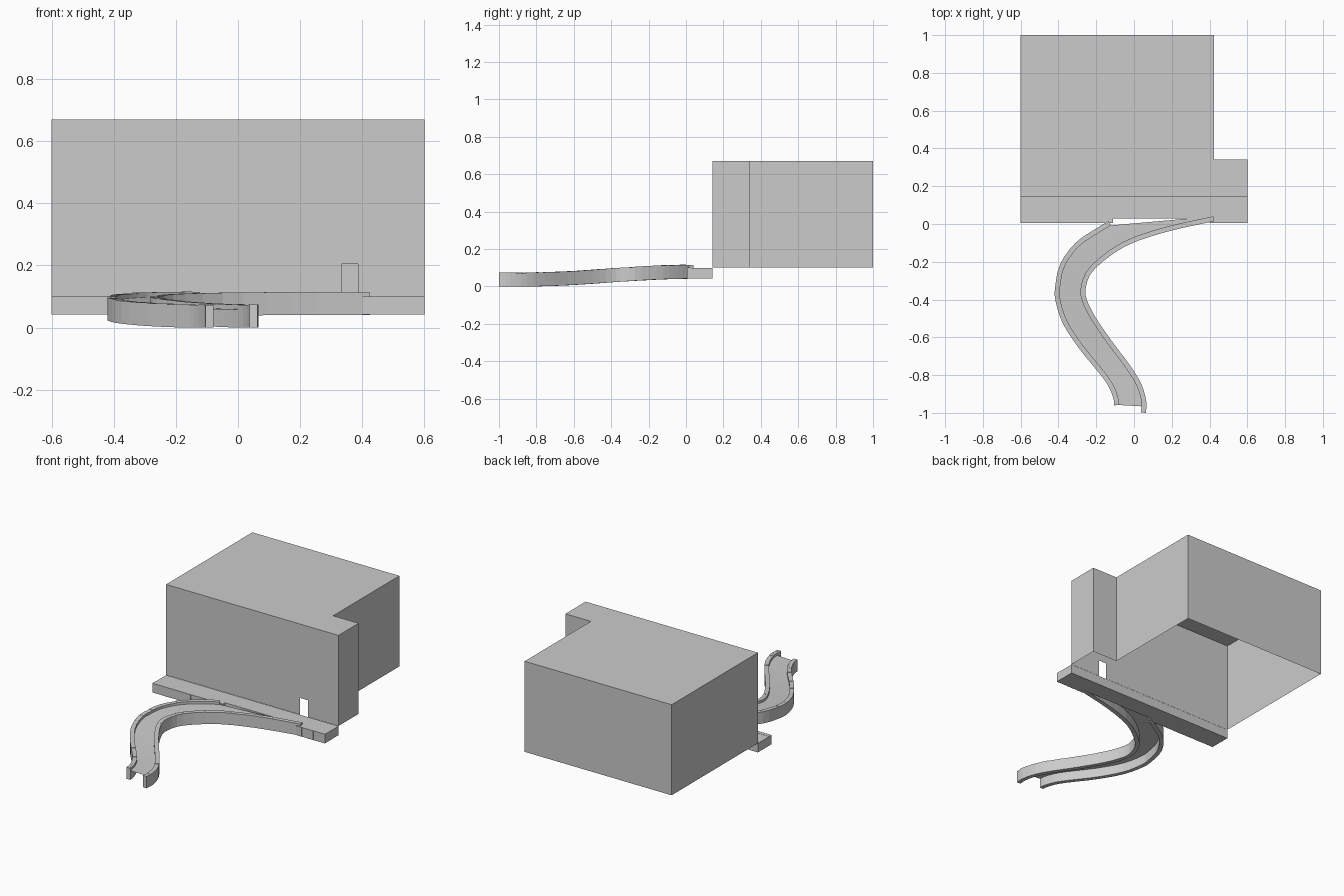
import bpy, bmesh, random
from mathutils import Vector

if "Cube" in bpy.data.objects:
    bpy.data.objects.remove(bpy.data.objects["Cube"])

random.seed(3)


def finish(name, verts, faces, smooth=False):
    me = bpy.data.meshes.new(name)
    me.from_pydata([tuple(v) for v in verts], [], faces)
    bm = bmesh.new()
    bm.from_mesh(me)
    bmesh.ops.recalc_face_normals(bm, faces=bm.faces)
    bm.to_mesh(me)
    bm.free()
    ob = bpy.data.objects.new(name, me)
    bpy.context.collection.objects.link(ob)
    return ob


def prism(corners, z0, z1, verts, faces):
    """Append one block; z0 and z1 hold one height per corner."""
    b, n = len(verts), len(corners)
    verts += [(p[0], p[1], z) for p, z in zip(corners, z0)]
    verts += [(p[0], p[1], z) for p, z in zip(corners, z1)]
    faces += [list(range(b, b + n))[::-1], list(range(b + n, b + 2 * n))]
    faces += [[b + i, b + (i + 1) % n, b + n + (i + 1) % n, b + n + i] for i in range(n)]


def spline(pts, steps):
    """Catmull-Rom samples through the points."""
    p = [Vector(q) for q in pts]
    p = [2 * p[0] - p[1]] + p + [2 * p[-1] - p[-2]]
    out = []
    for i in range(1, len(p) - 2):
        a, b, c, d = p[i - 1:i + 3]
        for k in range(steps):
            t = k / steps
            out.append(0.5 * (2 * b + (c - a) * t + (2 * a - 5 * b + 4 * c - d) * t * t
                              + (3 * b - a - 3 * c + d) * t ** 3))
    return out + [p[-2]]


def offset(line, dist):
    """Shift a line to the right of its travel direction."""
    out = []
    for i, p in enumerate(line):
        t = (line[min(i + 1, len(line) - 1)] - line[max(i - 1, 0)]).normalized()
        out.append(p + Vector((t.y, -t.x)) * dist)
    return out


def rise(y):
    """Height of the wall foot along the slope."""
    t = min(max((y + 0.85) / 0.87, 0), 1)
    return 0.003 + 0.041 * (t * t * (3 - 2 * t))


# outer edges of the winding approach, paired point by point
left_edge = [(-0.105, -0.96), (-0.11, -0.92), (-0.14, -0.85), (-0.20, -0.77), (-0.29, -0.66),
             (-0.375, -0.53), (-0.415, -0.41), (-0.417, -0.33), (-0.39, -0.21), (-0.31, -0.10),
             (-0.21, -0.03), (-0.135, 0.015)]
right_edge = [(0.063, -1.0), (0.065, -0.94), (0.04, -0.85), (-0.02, -0.75), (-0.11, -0.63),
              (-0.20, -0.50), (-0.25, -0.40), (-0.254, -0.33), (-0.21, -0.24), (-0.05, -0.12),
              (0.17, -0.042), (0.425, 0.015)]
STEPS, WALL = 3, 0.026
left, right = spline(left_edge, STEPS), spline(right_edge, STEPS)
left_in, right_in = offset(left, WALL), offset(right, -WALL)

# stone side walls of the approach
for name, outer, inner in (("left_path_wall", left, left_in), ("right_path_wall", right, right_in)):
    verts, faces = [], []
    for i in range(len(outer) - 1):
        quad = [outer[i], outer[i + 1], inner[i + 1], inner[i]]
        z0 = [rise(outer[i].y), rise(outer[i + 1].y)]
        z0 = [z0[0], z0[1], z0[1], z0[0]]
        j = random.uniform(-0.0015, 0.001)
        prism(quad, [max(z - 0.003, 0) for z in z0], [z + 0.071 + j for z in z0], verts, faces)
    finish(name, verts, faces)

# path surface between the walls
verts, faces = [], []
for a, b in zip(left_in, right_in):
    if b.y < -0.965:
        b = Vector((b.x, -0.965))
    verts += [(a.x, a.y, rise(a.y) + 0.056), (b.x, b.y, rise(b.y) + 0.056)]
for i in range(len(left_in) - 1):
    faces.append([2 * i, 2 * i + 1, 2 * i + 3, 2 * i + 2])
finish("path_surface", verts, faces)

# terrace slab in front of the building
verts, faces = [], []
prism([(-0.6, 0.03), (0.6, 0.03), (0.6, 0.142), (-0.6, 0.142)], [0.042] * 4, [0.099] * 4, verts, faces)
finish("terrace", verts, faces)

# terrace edging stones either side of the path
for name, xa, xb, n in (("left_edging", -0.6, -0.11, 11), ("right_edging", 0.4, 0.6, 5)):
    verts, faces = [], []
    w = (xb - xa) / n
    for i in range(n):
        x0, x1 = xa + i * w, xa + (i + 1) * w
        y0 = 0.005 + random.uniform(0, 0.0015)
        prism([(x0, y0), (x1, y0), (x1, 0.03), (x0, 0.03)], [0.042] * 4, [0.1] * 4, verts, faces)
    finish(name, verts, faces)

# building shell: open underneath, with a doorway in the front wall
plan = [(-0.6, 0.142), (0.6, 0.142), (0.6, 0.342), (0.423, 0.342), (0.423, 1.0), (-0.6, 1.0)]
Z0, Z1, n = 0.1, 0.67, len(plan)
verts = [(x, y, Z0) for x, y in plan] + [(x, y, Z1) for x, y in plan]
verts += [(x, 0.142, z) for x, z in ((0.333, Z0), (0.333, 0.205), (0.387, 0.205), (0.387, Z0))]
faces = [list(range(n, 2 * n)), [0, 12, 13, 14, 15, 1, n + 1, n]]
faces += [[i, (i + 1) % n, n + (i + 1) % n, n + i] for i in range(1, n)]
finish("building", verts, faces)
